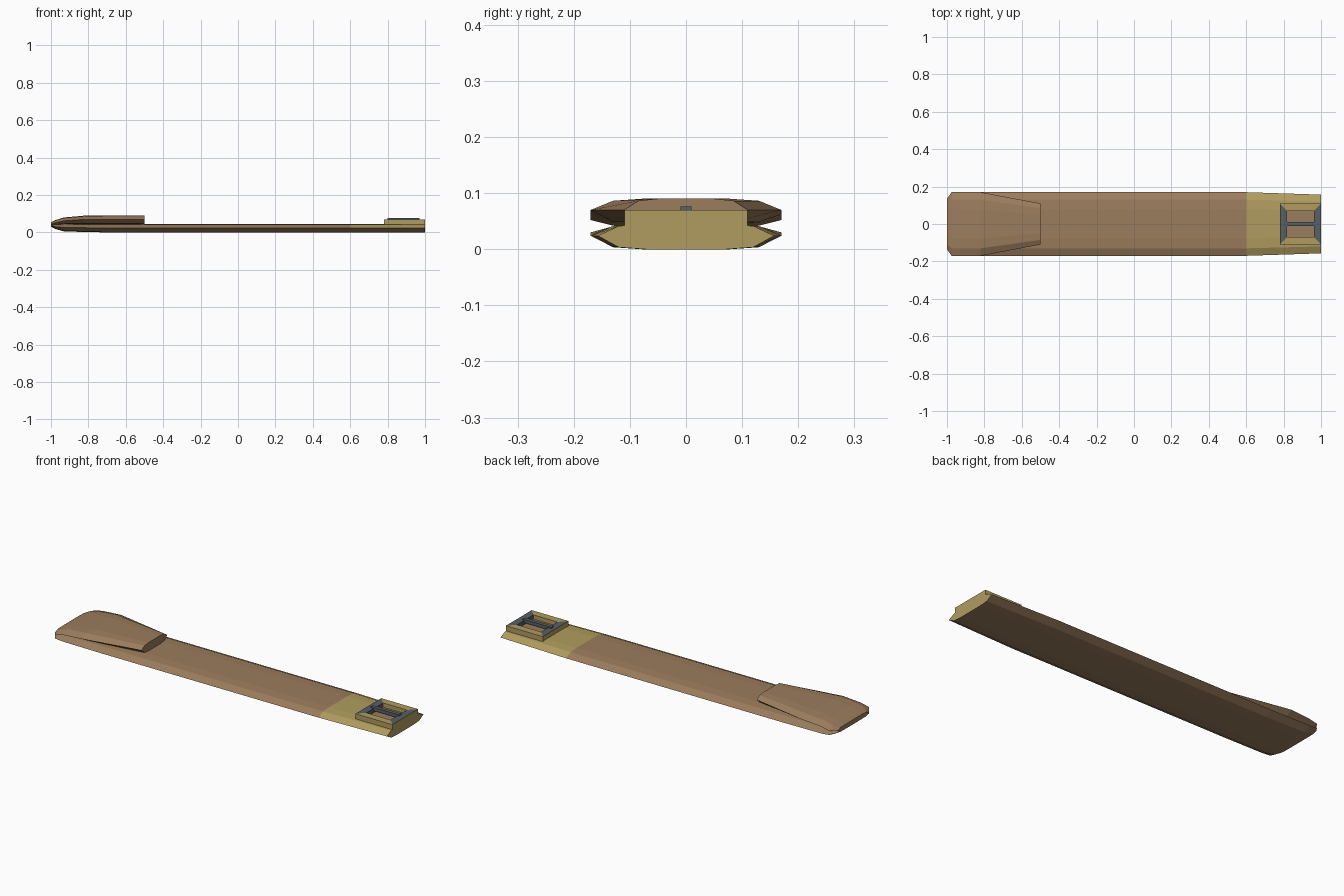
import bpy, bmesh

cube = bpy.data.objects.get("Cube")
if cube:
    bpy.data.objects.remove(cube, do_unlink=True)


def material(name, rgb):
    m = bpy.data.materials.new(name)
    m.use_nodes = True
    m.diffuse_color = (*rgb, 1)
    m.node_tree.nodes["Principled BSDF"].inputs["Base Color"].default_value = (*rgb, 1)
    return m


brown = material("leather_brown", (0.33, 0.205, 0.11))
khaki = material("khaki", (0.44, 0.335, 0.115))
slate = material("slate_grey", (0.10, 0.115, 0.13))


def finish(name, bm, mats, rule=None):
    bmesh.ops.recalc_face_normals(bm, faces=bm.faces)
    bm.normal_update()
    if rule:
        for f in bm.faces:
            f.material_index = rule(f)
    mesh = bpy.data.meshes.new(name)
    bm.to_mesh(mesh)
    bm.free()
    for m in mats:
        mesh.materials.append(m)
    obj = bpy.data.objects.new(name, mesh)
    bpy.context.collection.objects.link(obj)
    return obj


def loft(name, stations, mats, rule=None):
    """Join bevelled, slightly crowned cross-sections along x."""
    bm = bmesh.new()
    rings = []
    for x, w, wi, low, mid, high in stations:
        crown = 0.08 * (high - low)
        half = [(wi * 0.6, high), (wi, high - crown), (w, mid),
                (wi, low + crown), (wi * 0.6, low)]
        loop = half + [(-y, z) for y, z in reversed(half)]
        rings.append([bm.verts.new((x, y, z)) for y, z in loop])
    for a, b in zip(rings, rings[1:]):
        for i in range(len(a)):
            j = (i + 1) % len(a)
            bm.faces.new((a[i], a[j], b[j], b[i]))
    bm.faces.new(rings[0])
    bm.faces.new(rings[-1])
    return finish(name, bm, mats, rule)


def box(name, lo, hi, mat):
    bm = bmesh.new()
    bmesh.ops.create_cube(bm, size=1)
    for v in bm.verts:
        v.co = [hi[i] if v.co[i] > 0 else lo[i] for i in range(3)]
    return finish(name, bm, [mat])


# Long strap, with a khaki patch on top and a khaki cut end
def strap_colour(f):
    c = f.calc_center_median()
    on_top = f.normal.z > 0.9 and c.x > 0.6
    return int(on_top or f.normal.x > 0.9)


loft("strap", [
    (-1, 0.135, 0.11, 0.03, 0.036, 0.042),
    (-0.975, 0.17, 0.13, 0.018, 0.03, 0.043),
    (-0.93, 0.17, 0.13, 0.005, 0.026, 0.044),
    (-0.7, 0.17, 0.13, 0, 0.024, 0.045),
    (0.6, 0.17, 0.13, 0, 0.024, 0.045),
    (1, 0.157, 0.12, 0, 0.024, 0.045),
], [brown, khaki], strap_colour)

# Strap folded back over the far end, narrowing to its tip
loft("folded_flap", [
    (-1, 0.135, 0.11, 0.038, 0.044, 0.055),
    (-0.975, 0.17, 0.13, 0.04, 0.052, 0.066),
    (-0.93, 0.17, 0.13, 0.044, 0.062, 0.08),
    (-0.82, 0.17, 0.13, 0.045, 0.07, 0.09),
    (-0.5, 0.11, 0.085, 0.045, 0.07, 0.09),
], [brown])


# Mitred buckle frame: slate on the two end rails, khaki elsewhere
def frame_colour(f):
    c = f.calc_center_median()
    top_end = f.normal.z > 0.9 and abs(c.x - 0.89) > 0.05
    inner_end = abs(f.normal.x) > 0.9 and abs(c.x - 0.89) < 0.1
    return int(top_end or inner_end)


bm = bmesh.new()
loops = []
for hx, hy in ((0.11, 0.11), (0.072, 0.07)):
    for z in (0.04, 0.07):
        loops.append([bm.verts.new((0.89 + sx * hx, sy * hy, z))
                      for sx, sy in ((-1, -1), (1, -1), (1, 1), (-1, 1))])
outer_low, outer_top, inner_low, inner_top = loops
for a, b in ((outer_low, outer_top), (outer_top, inner_top),
             (inner_top, inner_low), (inner_low, outer_low)):
    for i in range(4):
        j = (i + 1) % 4
        bm.faces.new((a[i], a[j], b[j], b[i]))
finish("buckle_frame", bm, [khaki, slate], frame_colour)

# Brown floor inside the frame and the central prong
box("buckle_floor", (0.818, -0.07, 0.04), (0.962, 0.07, 0.047), brown)
box("buckle_prong", (0.8, -0.01, 0.058), (0.97, 0.01, 0.076), slate)
